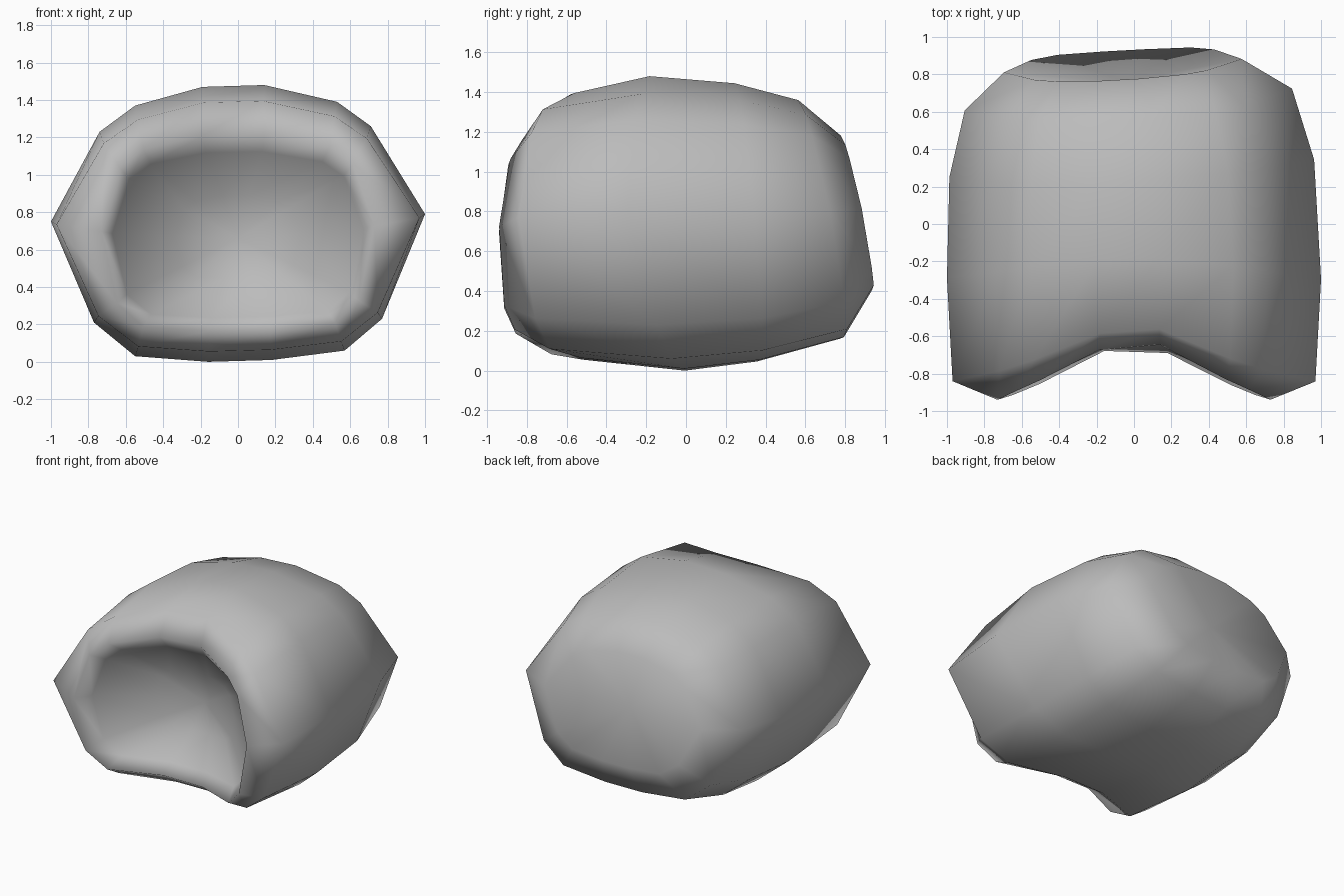
import bpy, bmesh
from mathutils import Vector

if "Cube" in bpy.data.objects:
    bpy.data.objects.remove(bpy.data.objects["Cube"], do_unlink=True)

grey = bpy.data.materials.new("plain_grey")
grey.use_nodes = True
grey.diffuse_color = (0.5, 0.5, 0.5, 1)
grey.node_tree.nodes["Principled BSDF"].inputs["Base Color"].default_value = (0.5, 0.5, 0.5, 1)

# Widest cross-section of the pod (x, z), slightly lopsided
section = [(-1, .75), (-.74, 1.23), (-.55, 1.37), (-.19, 1.47), (.14, 1.48),
           (.53, 1.39), (.71, 1.26), (1, .79), (.77, .23), (.57, .06),
           (.18, .01), (-.16, 0), (-.55, .03), (-.77, .21)]
MID = .74

bm = bmesh.new()


def ring(y, centre, scale, reach=0, bow=0, tilt=0, skew=0, pinch=0):
    """One loop of the section. reach and bow push the sides along y,
    tilt and skew lean it with height and width, pinch narrows the sides."""
    cx, cz = centre
    loop = []
    for u, v in section:
        x = u * (1 - pinch * u * u) * scale[0]
        z = (v - MID) * scale[1]
        depth = y + reach * abs(u) + bow * u * u + tilt * z + skew * x
        loop.append(bm.verts.new((cx + x, depth, cz + z)))
    return loop


def cap(loop, tip):
    pole = bm.verts.new(tip)
    for a, b in zip(loop, loop[1:] + loop[:1]):
        bm.faces.new((a, b, pole))


loops = [
    # front hollow and its saddle-shaped lip
    ring(-.43, (0, .67), (.45, .3), reach=-.1, pinch=.25),
    ring(-.52, (0, .68), (.92, .6), reach=-.5, bow=.22, pinch=.27),
    ring(-.57, (0, .69), (1, .71), reach=-.66, bow=.29, tilt=.02, pinch=.27),
    # outer body
    ring(-.47, (0, .725), (.97, .905), reach=-.49, bow=.12, tilt=-.04),
    ring(-.09, (0, MID), (1, 1), bow=-.2, tilt=-.12),
    ring(.3, (-.012, .745), (.975, .945), tilt=-.09, skew=.05),
    ring(.67, (-.03, .76), (.875, .81), tilt=-.19, skew=.07),
    # rim of the dented back
    ring(.85, (-.06, .79), (.635, .53), tilt=-.2, skew=.06),
]

for a, b in zip(loops, loops[1:]):
    for i in range(len(section)):
        bm.faces.new((a[i - 1], a[i], b[i], b[i - 1]))
cap(loops[0], Vector((0, -.4, .66)))
cap(loops[-1], Vector((-.06, .76, .78)))

bmesh.ops.recalc_face_normals(bm, faces=bm.faces[:])
for f in bm.faces:
    f.smooth = True

mesh = bpy.data.meshes.new("hollow_pod")
bm.to_mesh(mesh)
bm.free()
mesh.materials.append(grey)
pod = bpy.data.objects.new("hollow_pod", mesh)
bpy.context.collection.objects.link(pod)
